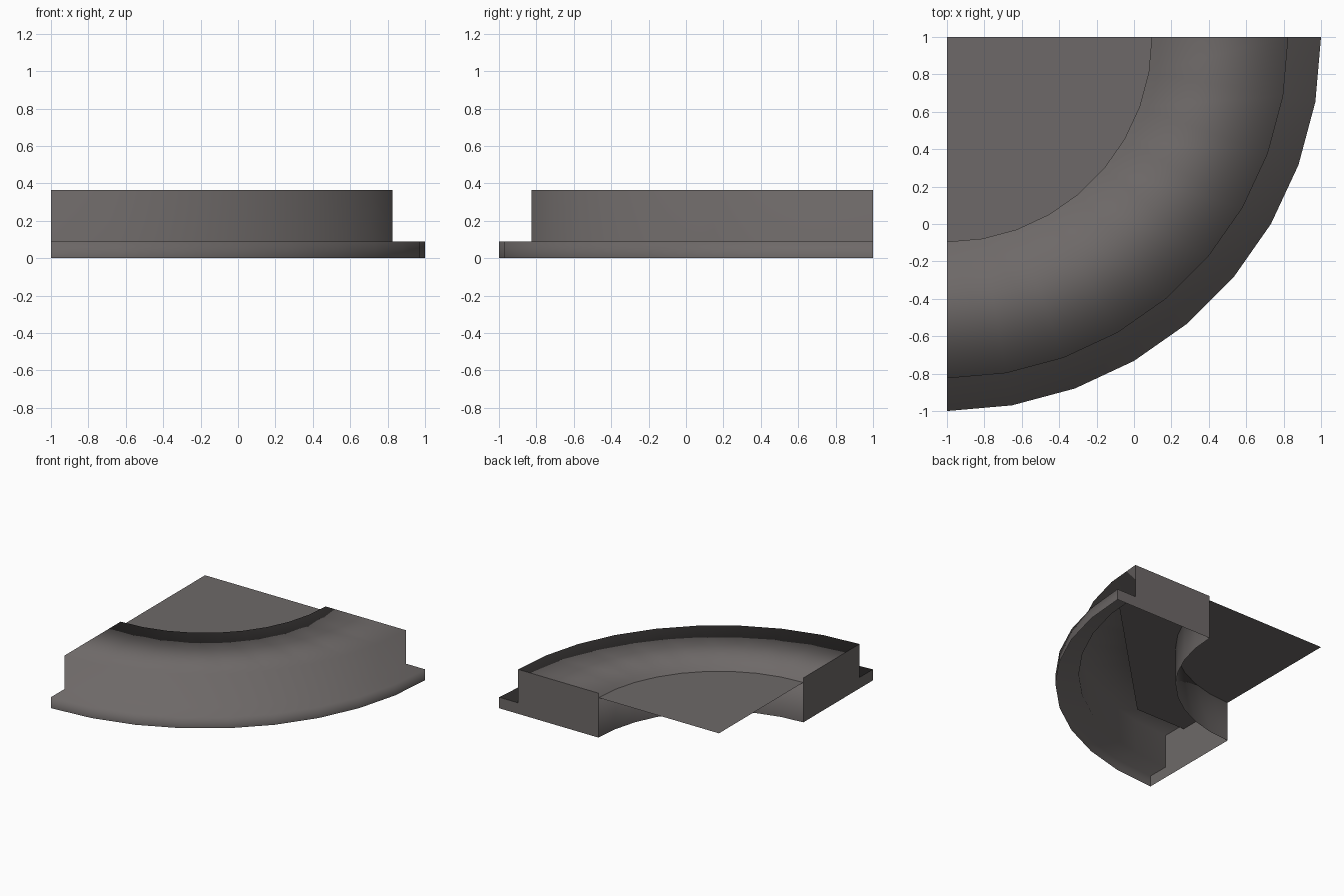
import bpy, bmesh, math

if "Cube" in bpy.data.objects:
    bpy.data.objects.remove(bpy.data.objects["Cube"])

CORNER = (-1.0, 1.0)      # centre of the quarter circle
STEPS = 9                 # ten degrees per segment
R_IN, R_WALL, R_OUT = 1.095, 1.825, 2.0
Z_TOP, Z_LIP, Z_SHEET = 0.365, 0.09, 0.328

grey = bpy.data.materials.new("warm dark grey")
grey.diffuse_color = (0.155, 0.141, 0.138, 1)
grey.use_nodes = True
grey.node_tree.nodes["Principled BSDF"].inputs["Base Color"].default_value = grey.diffuse_color


def point(r, z, i):
    a = -math.pi / 2 + i * math.pi / 2 / STEPS
    return (CORNER[0] + r * math.cos(a), CORNER[1] + r * math.sin(a), z)


def finish(name, bm, smooth):
    me = bpy.data.meshes.new(name)
    for f in bm.faces:
        f.smooth = smooth
    bm.to_mesh(me)
    bm.free()
    me.materials.append(grey)
    ob = bpy.data.objects.new(name, me)
    bpy.context.collection.objects.link(ob)


profile = [(R_IN, 0), (R_IN, Z_TOP), (R_WALL, Z_TOP),
           (R_WALL, Z_LIP), (R_OUT, Z_LIP), (R_OUT, 0)]

# curved shell, open underneath, softly shaded across its steps
bm = bmesh.new()
rings = [[bm.verts.new(point(r, z, i)) for r, z in profile] for i in range(STEPS + 1)]
for a, b in zip(rings, rings[1:]):
    for j in range(len(profile) - 1):
        bm.faces.new((a[j], b[j], b[j + 1], a[j + 1]))
bm.normal_update()
top = max(bm.faces, key=lambda f: f.calc_center_median().z)
if top.normal.z < 0:
    bmesh.ops.reverse_faces(bm, faces=bm.faces[:])
finish("curved_step_shell", bm, True)

# flat stepped end caps, facing outwards
for name, i, out in (("left_end_cap", 0, (-1, 0, 0)), ("back_end_cap", STEPS, (0, 1, 0))):
    bm = bmesh.new()
    f = bm.faces.new([bm.verts.new(point(r, z, i)) for r, z in profile])
    f.normal_update()
    if sum(p * q for p, q in zip(f.normal, out)) < 0:
        f.normal_flip()
    finish(name, bm, False)

# flat inner sheet, just below the rim and running on underneath it
SIDE, CUT = 1.61, 0.456
outline = [(0, 0), (0, -SIDE), (CUT, -SIDE), (SIDE, -CUT), (SIDE, 0)]
bm = bmesh.new()
bm.faces.new([bm.verts.new((CORNER[0] + x, CORNER[1] + y, Z_SHEET)) for x, y in outline])
finish("inner_top_sheet", bm, False)
